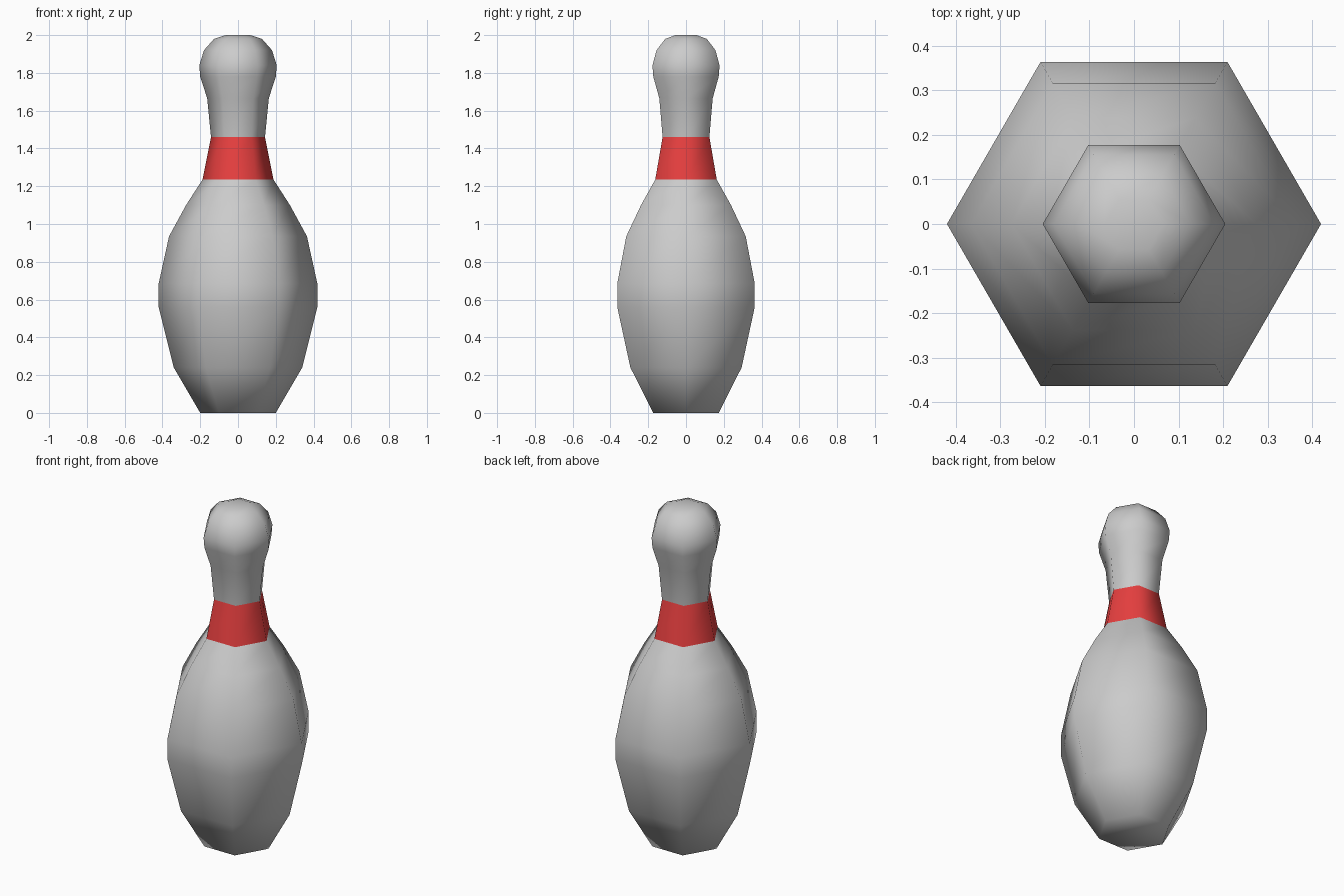
import bpy
import bmesh
from math import cos, sin, tau

if "Cube" in bpy.data.objects:
    bpy.data.objects.remove(bpy.data.objects["Cube"])

SIDES = 6


def lathe(name, profile, cap_bottom=False, cap_top=False):
    """Smooth-shaded six-sided turning of (radius, height) points."""
    bm = bmesh.new()
    rings = [[bm.verts.new((r * cos(tau * i / SIDES), r * sin(tau * i / SIDES), z))
              for i in range(SIDES)] for r, z in profile]
    for lower, upper in zip(rings, rings[1:]):
        for i in range(SIDES):
            j = (i + 1) % SIDES
            bm.faces.new((lower[i], lower[j], upper[j], upper[i]))
    if cap_bottom:
        bm.faces.new(rings[0][::-1])
    if cap_top:
        bm.faces.new(rings[-1])
    for face in bm.faces:
        face.smooth = True
    mesh = bpy.data.meshes.new(name)
    bm.to_mesh(mesh)
    bm.free()
    obj = bpy.data.objects.new(name, mesh)
    bpy.context.collection.objects.link(obj)
    return obj


# Shared rings where the parts meet
band_bottom = (0.188, 1.235)
band_top = (0.143, 1.46)

# Belly
lathe("pin_body", [(0.20, 0.0), (0.34, 0.24), (0.42, 0.56), (0.42, 0.685),
                   (0.365, 0.935), (0.275, 1.10), band_bottom], cap_bottom=True)

# Red neck band
band = lathe("neck_band", [band_bottom, band_top])
red = bpy.data.materials.new("red")
red.diffuse_color = (0.8, 0.05, 0.05, 1)
red.use_nodes = True
red.node_tree.nodes["Principled BSDF"].inputs["Base Color"].default_value = red.diffuse_color
band.data.materials.append(red)

# Upper neck and rounded head
lathe("pin_head", [band_top, (0.163, 1.665), (0.20, 1.78), (0.205, 1.84),
                   (0.18, 1.92), (0.127, 1.98), (0.065, 2.0)], cap_top=True)
